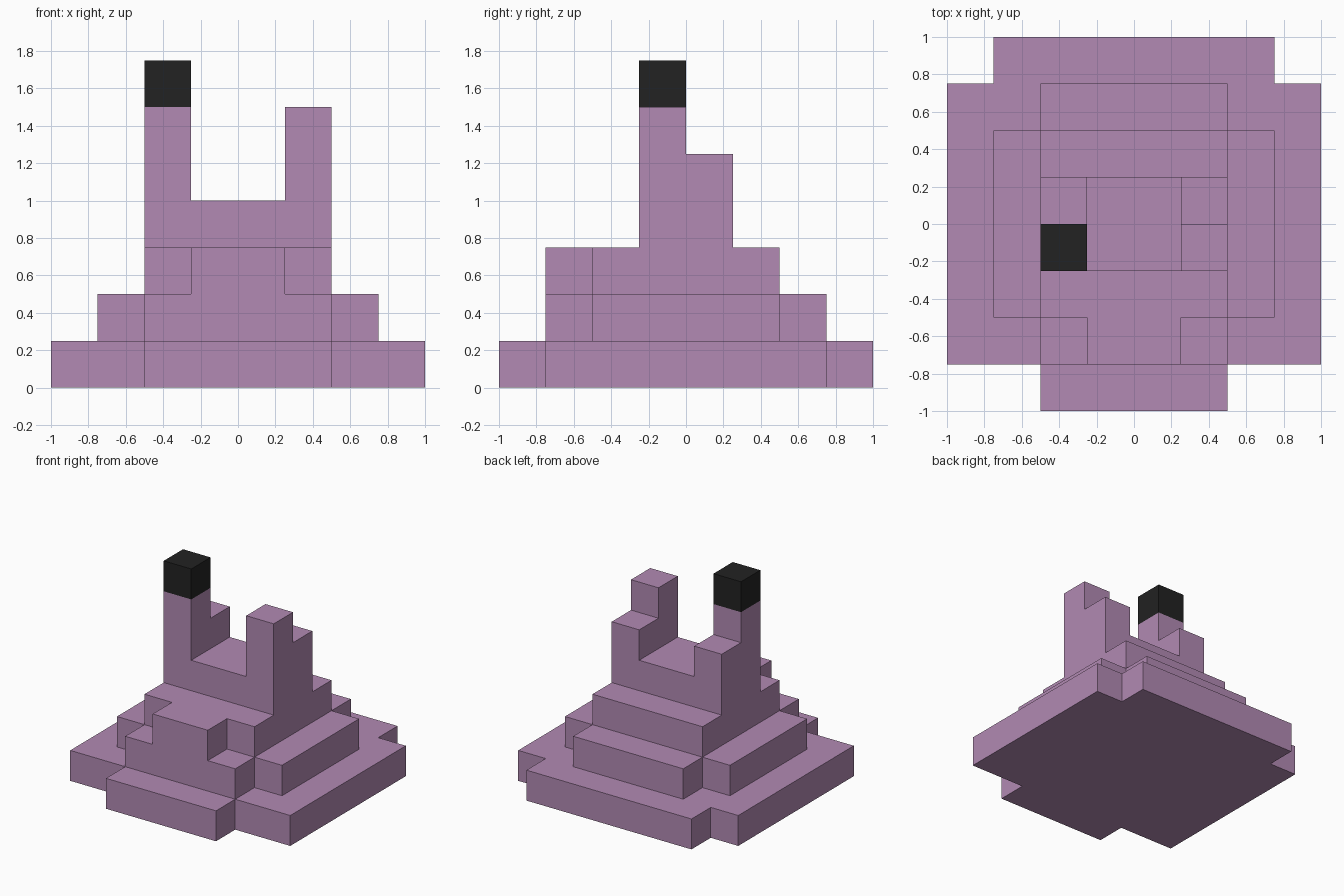
import bpy
import bmesh
from mathutils import Vector

cube = bpy.data.objects.get("Cube")
if cube:
    bpy.data.objects.remove(cube, do_unlink=True)


def make_material(name, rgb):
    mat = bpy.data.materials.new(name)
    mat.use_nodes = True
    mat.diffuse_color = (*rgb, 1)
    mat.node_tree.nodes["Principled BSDF"].inputs["Base Color"].default_value = (*rgb, 1)
    return mat


mauve = make_material("mauve", (0.445, 0.254, 0.451))
black = make_material("black", (0.016, 0.016, 0.016))


def prism(name, points, extrude, mat):
    """Extrude a flat outline along a vector into a closed solid."""
    bm = bmesh.new()
    face = bm.faces.new([bm.verts.new(p) for p in points])
    result = bmesh.ops.extrude_face_region(bm, geom=[face], use_keep_orig=True)
    moved = [v for v in result["geom"] if isinstance(v, bmesh.types.BMVert)]
    bmesh.ops.translate(bm, verts=moved, vec=Vector(extrude))
    bmesh.ops.recalc_face_normals(bm, faces=bm.faces)
    mesh = bpy.data.meshes.new(name)
    bm.to_mesh(mesh)
    bm.free()
    mesh.materials.append(mat)
    obj = bpy.data.objects.new(name, mesh)
    bpy.context.collection.objects.link(obj)
    return obj


def tier(name, half, bottom):
    """Quarter-unit slab from the +x half of its outline, mirrored across x."""
    outline = half + [(-x, y) for x, y in reversed(half)]
    return prism(name, [(x, y, bottom) for x, y in outline], (0, 0, 0.25), mauve)


# Stepped tiers, each outline running from front to back on the +x side
tier("base_tier", [(0.5, -1), (0.5, -0.75), (1, -0.75), (1, 0.75), (0.75, 0.75), (0.75, 1)], 0)
tier("lower_tier", [(0.5, -0.75), (0.5, -0.5), (0.75, -0.5), (0.75, 0.5), (0.5, 0.5), (0.5, 0.75)], 0.25)
tier("middle_tier", [(0.25, -0.75), (0.25, -0.5), (0.5, -0.5), (0.5, 0.5)], 0.5)
tier("upper_tier", [(0.5, -0.25), (0.5, 0.25)], 0.75)

# Twin towers, stepped down towards the back
tower_side = [(-0.25, 1), (0.25, 1), (0.25, 1.25), (0, 1.25), (0, 1.5), (-0.25, 1.5)]
for name, x in (("right_tower", -0.5), ("left_tower", 0.25)):
    prism(name, [(x, y, z) for y, z in tower_side], (0.25, 0, 0), mauve)

# Dark block capping the right tower
cap = [(-0.5, -0.25, 1.5), (-0.25, -0.25, 1.5), (-0.25, 0, 1.5), (-0.5, 0, 1.5)]
prism("tower_cap", cap, (0, 0, 0.25), black)
